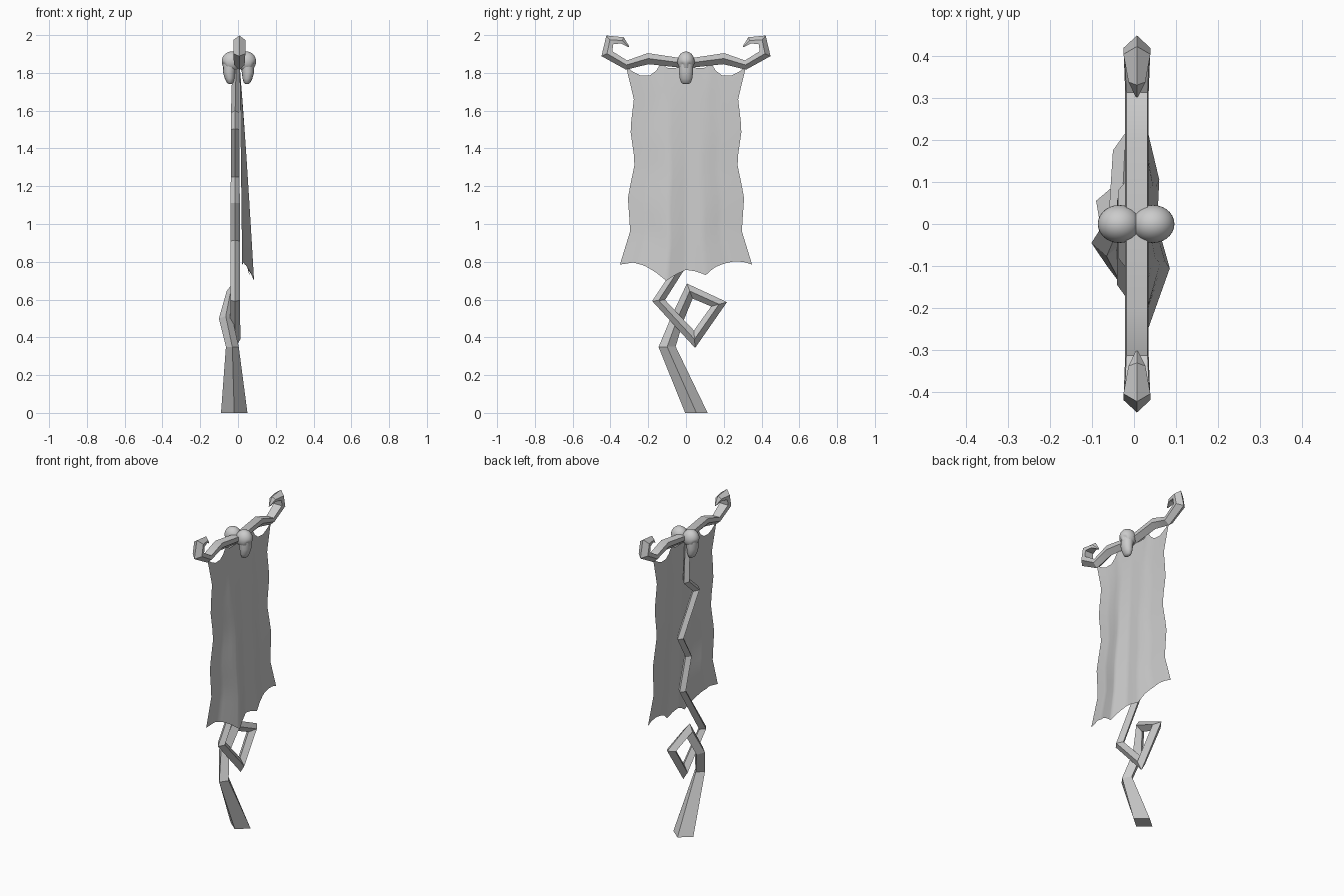
import bpy, bmesh, math
from mathutils import Vector, Matrix

cube = bpy.data.objects.get("Cube")
if cube:
    bpy.data.objects.remove(cube, do_unlink=True)

grey = bpy.data.materials.new("plain_grey")
grey.use_nodes = True
COLOUR = (0.6, 0.6, 0.6, 1)
grey.diffuse_color = COLOUR
grey.node_tree.nodes["Principled BSDF"].inputs["Base Color"].default_value = COLOUR


def finish(name, bm, angle=35, recalc=True):
    if recalc:
        bmesh.ops.recalc_face_normals(bm, faces=bm.faces)
    mesh = bpy.data.meshes.new(name)
    bm.to_mesh(mesh)
    bm.free()
    mesh.materials.append(grey)
    obj = bpy.data.objects.new(name, mesh)
    bpy.context.collection.objects.link(obj)
    if angle:
        bpy.ops.object.select_all(action='DESELECT')
        obj.select_set(True)
        bpy.context.view_layer.objects.active = obj
        bpy.ops.object.shade_smooth_by_angle(angle=math.radians(angle))
    return obj


def lerp_table(keys, x):
    for (a, va), (b, vb) in zip(keys, keys[1:]):
        if x <= b:
            return va + (vb - va) * (x - a) / (b - a)
    return keys[-1][1]


def sweep(name, path, section, angle):
    """Mitred sweep; path rows are x, y, z, half depth (x), half width (in plane)."""
    bm = bmesh.new()
    pts = [Vector(p[:3]) for p in path]
    flat = [Vector((0, p.y, p.z)) for p in pts]
    rings = []
    for i, p in enumerate(pts):
        d1 = (flat[i] - flat[max(i - 1, 0)]).normalized()
        d2 = (flat[min(i + 1, len(pts) - 1)] - flat[i]).normalized()
        t = (d1 + d2).normalized()
        miter = 1.0
        if 0 < i < len(pts) - 1:
            miter = min(1.45, 1 / max(0.1, t.dot(d2)))
        n = Vector((0, t.z, -t.y))
        depth, width = path[i][3:]
        rings.append([bm.verts.new(p + Vector((u * depth, 0, 0)) + n * v * width * miter)
                      for u, v in section])
    k = len(section)
    for a, b in zip(rings, rings[1:]):
        for j in range(k):
            bm.faces.new((a[j], a[(j + 1) % k], b[(j + 1) % k], b[j]))
    bm.faces.new(rings[0])
    bm.faces.new(rings[-1])
    return finish(name, bm, angle)


# Crooked pole with an angular loop, diamond section
pole = [
    (-.02, .055, -.0, .07, .065), (-.03, -.10, .35, .034, .042),
    (-.065, -.045, .50, .036, .034), (-.03, .02, .645, .03, .03),
    (-.02, .175, .575, .03, .03), (-.015, .045, .39, .028, .032),
    (-.015, -.145, .595, .025, .027), (-.015, .06, .91, .025, .023),
    (-.015, 0, 1.11, .025, .023), (-.015, .08, 1.25, .023, .023),
    (-.015, -.08, 1.50, .023, .023), (-.015, .02, 1.59, .022, .022),
    (-.01, 0, 1.85, .02, .02)]
pole_obj = sweep("pole", pole, [(1, 0), (0, 1), (-1, 0), (0, -1)], 0)
# Level the foot so that the base sits flat
for v in pole_obj.data.vertices[:4]:
    v.co.z = 0
    v.co.y = max(-.01, min(.12, v.co.y))

# Crossbar with hooked horn ends: flat on the inside, keeled outside
half = [(.007, .2, 1.876, .028, .028), (.007, .315, 1.842, .028, .022),
        (.007, .418, 1.902, .032, .025), (.007, .403, 1.974, .032, .022),
        (.007, .337, 1.972, .02, .016), (.007, .302, 1.937, .003, .003)]
other = [(x, -y, z, a, b) for x, y, z, a, b in reversed(half)]
sweep("crossbar", other + [(.007, 0, 1.85, .028, .024)] + half,
      [(-.9, -1), (.9, -1), (1, 0), (0, 1.05), (-1, 0)], 30)

# Hanging cloth: wavy sides, scalloped top and torn hem
WIDTH = [(0, .318), (.165, .276), (.32, .295), (.485, .27),
         (.66, .308), (.83, .295), (1, .35)]
HEM = [(-1, .785), (-.8, .796), (-.63, .78), (-.46, .745), (-.3, .70), (-.14, .735),
       (0, .757), (.14, .75), (.3, .73), (.43, .77), (.57, .79), (.74, .803),
       (.89, .798), (1, .785)]
TOP = [(0, 1.83), (.3, 1.825), (.42, 1.85), (.5, 1.81), (.6, 1.787), (.75, 1.785),
       (.88, 1.805), (1, 1.835)]
BILLOW = [(-1, .022), (-.7, .035), (-.3, .085), (0, .055), (.3, .06), (.6, .035), (1, .022)]
COLS, ROWS = 40, 18
bm = bmesh.new()
grid = []
for r in range(ROWS + 1):
    t = r / ROWS
    row = []
    for c in range(COLS + 1):
        f = 2 * c / COLS - 1
        top, hem = lerp_table(TOP, abs(f)), lerp_table(HEM, f)
        x = .008 + (lerp_table(BILLOW, f) - .008) * t ** .85
        row.append(bm.verts.new((x, f * lerp_table(WIDTH, t), top + (hem - top) * t)))
    grid.append(row)
for a, b in zip(grid, grid[1:]):
    for c in range(COLS):
        bm.faces.new((a[c], b[c], b[c + 1], a[c + 1]))
finish("cloth", bm, 60, recalc=False)

# Pair of skulls back to back on the middle of the bar
for side, label in ((1, "left"), (-1, "right")):
    bm = bmesh.new()
    place = Matrix.Translation((.005 + side * .04, 0, 1.86)) @ Matrix.Diagonal((.051, .045, .053, 1))
    bmesh.ops.create_uvsphere(bm, u_segments=28, v_segments=18, radius=1, matrix=place)
    # Sunken eye sockets
    for v in bm.verts:
        for eye in (-1, 1):
            gap = math.hypot(v.co.y - eye * .019, v.co.z - 1.842)
            if gap < .014 and (v.co.x - .005) * side > .05:
                v.co.x -= side * .016 * (1 - gap / .014)
    finish(label + "_cranium", bm, 50)

    # Tapered face and jaw, leaning inwards towards the chin
    bm = bmesh.new()
    levels = [(1.85, .045, .036, .038), (1.805, .05, .033, .039),
              (1.77, .047, .026, .034), (1.748, .045, .017, .026), (1.74, .044, .007, .012)]
    rings = []
    for z, cx, rx, ry in levels:
        ring = []
        for i in range(14):
            a = 2 * math.pi * i / 14
            ring.append(bm.verts.new((.003 + side * (cx + rx * math.cos(a)), ry * math.sin(a), z)))
        rings.append(ring)
    for a, b in zip(rings, rings[1:]):
        for i in range(14):
            j = (i + 1) % 14
            bm.faces.new((a[i], a[j], b[j], b[i]))
    bm.faces.new(rings[0])
    bm.faces.new(rings[-1])
    finish(label + "_jaw", bm, 50)
